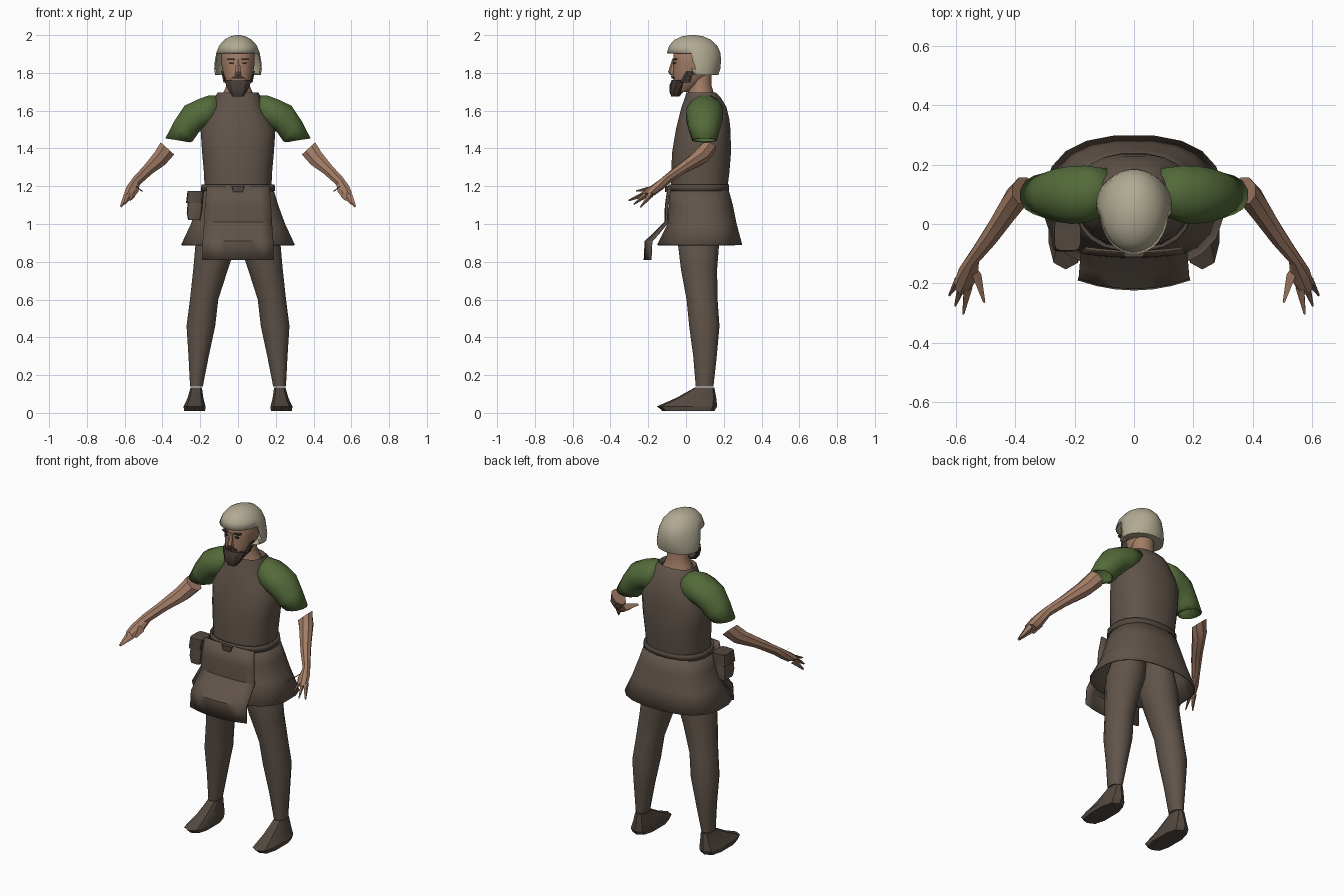
import bpy, bmesh
from math import cos, sin, pi, copysign, radians

cube = bpy.data.objects.get("Cube")
if cube:
    bpy.data.objects.remove(cube, do_unlink=True)


def material(name, r, g, b):
    m = bpy.data.materials.new(name)
    m.use_nodes = True
    m.diffuse_color = (r, g, b, 1)
    m.node_tree.nodes["Principled BSDF"].inputs["Base Color"].default_value = (r, g, b, 1)
    return m


BROWN = material("brown cloth", .118, .088, .068)
LEATHER = material("dark leather", .085, .064, .05)
GREEN = material("green shirt", .088, .145, .042)
SKIN = material("skin", .36, .2, .13)
BEARD = material("beard hair", .06, .043, .035)
CREAM = material("helmet cream", .44, .4, .29)


def finish(name, bm, mat, angle=40, thick=0):
    bmesh.ops.recalc_face_normals(bm, faces=bm.faces)
    me = bpy.data.meshes.new(name)
    bm.to_mesh(me)
    bm.free()
    me.materials.append(mat)
    ob = bpy.data.objects.new(name, me)
    bpy.context.scene.collection.objects.link(ob)
    bpy.ops.object.select_all(action='DESELECT')
    ob.select_set(True)
    bpy.context.view_layer.objects.active = ob
    bpy.ops.object.shade_smooth_by_angle(angle=radians(angle))
    if thick:
        mod = ob.modifiers.new("thickness", 'SOLIDIFY')
        mod.thickness = thick
    return ob


def tilted(xa, za, xb, zb, y0, y1):
    """Ring spanning two points in the xz plane and a depth range in y."""
    return xa, za, xb, zb, y0, y1


def flat(z, x0, x1, y0, y1):
    return x0, z, x1, z, y0, y1


def centred(z, rx, y0, y1):
    return -rx, z, rx, z, y0, y1


def loft(name, rings, mat, sides=12, mirror=1, power=2, caps=True, drop=None, **kw):
    """Skin a list of superellipse rings; drop removes faces by their centre."""
    bm = bmesh.new()
    loops = []
    for xa, za, xb, zb, y0, y1 in rings:
        loop = []
        for i in range(sides):
            a = 2 * pi * (i + .5) / sides
            c = copysign(abs(cos(a)) ** (2 / power), cos(a)) / 2
            s = copysign(abs(sin(a)) ** (2 / power), sin(a)) / 2
            x = (xa + xb) / 2 + (xb - xa) * c
            z = (za + zb) / 2 + (zb - za) * c
            loop.append(bm.verts.new((mirror * x, (y0 + y1) / 2 + (y1 - y0) * s, z)))
        loops.append(loop)
    for lo, hi in zip(loops, loops[1:]):
        for i in range(sides):
            j = (i + 1) % sides
            bm.faces.new((lo[i], lo[j], hi[j], hi[i]))
    if caps:
        bm.faces.new(loops[0])
        bm.faces.new(loops[-1])
    if drop:
        gone = [f for f in bm.faces if drop(f.calc_center_median())]
        bmesh.ops.delete(bm, geom=gone, context='FACES')
    return finish(name, bm, mat, **kw)


def spike(name, base, tip, r, mat, mirror):
    """Short tapering finger."""
    (x, y, z), (u, v, w) = base, tip
    loft(name, [tilted(x - r, z - r, x + r, z + r, y - r, y + r),
                tilted(u - .004, w - .004, u + .004, w + .004, v - .004, v + .004)],
         mat, 5, mirror, angle=20)


# Tunic body, open round the neck
loft("torso", [
    centred(1.18, .178, -.082, .22), centred(1.28, .183, -.08, .232),
    centred(1.38, .192, -.075, .24), centred(1.5, .2, -.055, .237),
    centred(1.56, .168, -.04, .23), centred(1.62, .132, -.025, .215),
    centred(1.67, .122, -.006, .185), centred(1.695, .11, .0, .16),
    centred(1.66, .088, .02, .14)], BROWN, 20, power=2.4, angle=50)

# Skirt, belt and hanging front panel
loft("skirt", [
    centred(1.2, .185, -.085, .222), centred(1.1, .215, -.092, .25),
    centred(1.0, .252, -.1, .27), centred(.89, .304, -.155, .3)],
    BROWN, 20, power=2.5, caps=False, thick=.008)
loft("belt", [centred(1.175, .198, -.093, .228), centred(1.21, .196, -.093, .228)],
     LEATHER, 20, power=2.4, caps=False, thick=.012)
loft("buckle", [centred(1.17, .025, -.112, -.09), centred(1.2, .035, -.112, -.09)],
     LEATHER, 8, power=5)

panel = bmesh.new()
rows = []
for y, z, half, bow in [(-.085, 1.2, .165, .012), (-.1, 1.1, .175, .012),
                        (-.1, 1.01, .18, .015), (-.15, .95, .184, .025),
                        (-.185, .91, .187, .034), (-.19, .81, .19, .034)]:
    rows.append([panel.verts.new((half * t / 3, y - bow * (1 - (t / 3) ** 2), z))
                 for t in range(-3, 4)])
for up, down in zip(rows, rows[1:]):
    for i in range(len(up) - 1):
        panel.faces.new((up[i], down[i], down[i + 1], up[i + 1]))
finish("apron_panel", panel, BROWN, thick=.008)

# Belt pouch with flap
loft("pouch", [flat(1.02, -.265, -.2, -.085, .01), flat(1.06, -.272, -.19, -.09, .015),
               flat(1.17, -.262, -.18, -.085, .01)], BROWN, 12, power=5)
loft("pouch_flap", [flat(1.11, -.276, -.19, -.094, .019), flat(1.175, -.268, -.18, -.09, .015)],
     LEATHER, 12, power=5)

# Limbs
for side, m in (("left", 1), ("right", -1)):
    loft(side + "_leg", [
        flat(.14, .185, .255, .05, .147), flat(.3, .153, .264, .036, .165),
        flat(.46, .118, .275, .014, .18), flat(.6, .102, .257, 0, .17),
        flat(.76, .05, .24, -.03, .168), flat(.88, .008, .23, -.045, .178),
        flat(1.05, .004, .17, -.04, .18)], BROWN, 12, m)
    loft(side + "_shoe", [
        flat(.01, .172, .288, -.125, .15), flat(.035, .17, .29, -.153, .165),
        flat(.08, .182, .268, -.05, .16), flat(.135, .19, .252, .048, .15)],
        LEATHER, 10, m, power=2.8, angle=25)
    loft(side + "_sleeve", [
        tilted(.09, 1.685, .09, 1.52, .03, .19), tilted(.16, 1.682, .17, 1.5, .0, .2),
        tilted(.22, 1.66, .205, 1.485, -.003, .198), tilted(.285, 1.628, .225, 1.455, .005, .19),
        tilted(.34, 1.545, .24, 1.435, .018, .175), tilted(.386, 1.455, .255, 1.432, .03, .165)],
        GREEN, 12, m, caps=False, thick=.006)
    loft(side + "_forearm", [
        tilted(.412, 1.435, .335, 1.365, .065, .16), tilted(.445, 1.38, .385, 1.31, .01, .12),
        tilted(.5, 1.31, .452, 1.265, -.07, .015), tilted(.555, 1.25, .52, 1.205, -.14, -.08),
        tilted(.592, 1.2, .525, 1.17, -.205, -.125), tilted(.605, 1.165, .545, 1.145, -.24, -.165)],
        SKIN, 8, m, angle=25)
    tips = {"thumb": ((.53, -.17, 1.19), (.505, -.262, 1.175)),
            "index": ((.56, -.215, 1.16), (.575, -.302, 1.125)),
            "middle": ((.58, -.21, 1.155), (.602, -.275, 1.105)),
            "little": ((.59, -.19, 1.15), (.622, -.24, 1.09))}
    for finger, (base, tip) in tips.items():
        spike(f"{side}_{finger}", base, tip, .016, SKIN, m)

# Head and neck
loft("neck", [centred(1.64, .1, .0, .165), centred(1.69, .082, .008, .148),
              centred(1.73, .064, .015, .136), centred(1.82, .064, .01, .136)], SKIN, 14)
loft("head", [centred(1.7, .035, -.06, .02), centred(1.74, .064, -.068, .08),
              centred(1.79, .08, -.07, .13), centred(1.85, .09, -.068, .155),
              centred(1.92, .09, -.068, .155), centred(1.95, .07, -.05, .13)], SKIN, 16, power=2.2)
loft("nose", [centred(1.79, .02, -.085, -.05), centred(1.805, .018, -.095, -.05),
              centred(1.87, .009, -.074, -.05)], SKIN, 6, angle=20)

# Helmet dome with the face opening removed
loft("helmet", [
    centred(1.79, .122, -.02, .172), centred(1.82, .127, -.05, .182),
    centred(1.86, .124, -.085, .186), centred(1.905, .116, -.102, .184),
    centred(1.945, .1, -.09, .165), centred(1.975, .074, -.062, .134),
    centred(1.993, .042, -.022, .092), centred(2, .012, .018, .052)],
    CREAM, 28, drop=lambda c: c.z < 1.9 and c.y < .03 + (1.86 - c.z) * .3, thick=.008)

# Beard, moustache, brows and eyes
loft("beard", [centred(1.675, .03, -.078, -.035), centred(1.7, .05, -.088, -.015),
               centred(1.735, .066, -.087, .01), centred(1.762, .077, -.076, .025)],
     BEARD, 10, angle=25)
loft("moustache", [centred(1.77, .042, -.077, -.05), centred(1.786, .022, -.082, -.05)],
     BEARD, 8, angle=25)
for side, m in (("left", 1), ("right", -1)):
    loft(side + "_sideburn", [flat(1.75, .055, .079, -.035, .025),
                              flat(1.81, .076, .09, .0, .04)], BEARD, 6, m, angle=20)
    loft(side + "_brow", [flat(1.868, .016, .058, -.073, -.045),
                          flat(1.877, .02, .06, -.073, -.045)], BEARD, 8, m, power=4)
    loft(side + "_eye", [flat(1.846, .024, .045, -.069, -.05),
                         flat(1.854, .022, .047, -.069, -.05)], BEARD, 8, m, power=4)
